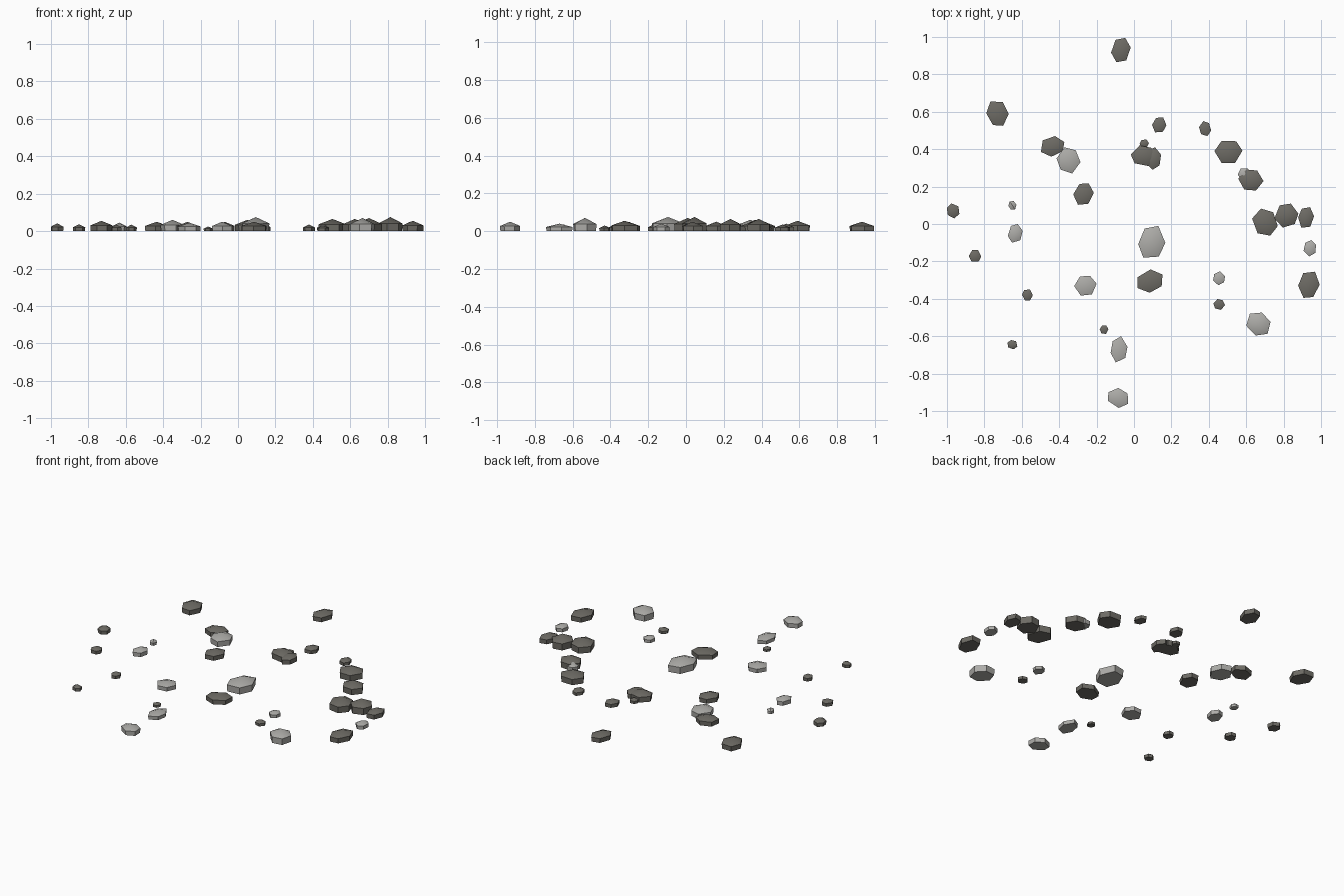
import bpy, bmesh, math, random

random.seed(4)


def material(name, rgb):
    m = bpy.data.materials.new(name)
    m.diffuse_color = (*rgb, 1)
    return m


dark = material("dark stone", (0.155, 0.148, 0.130))
light = material("pale stone", (0.42, 0.415, 0.395))

# Each stone: centre x, centre y, width, depth, height, direction of long axis (degrees)
dark_stones = [
    (-0.07, 0.93, 0.105, 0.13, 0.05, 70), (-0.73, 0.59, 0.12, 0.13, 0.055, 120),
    (-0.435, 0.415, 0.125, 0.11, 0.05, 25), (-0.27, 0.16, 0.11, 0.115, 0.05, 60),
    (0.05, 0.365, 0.135, 0.11, 0.06, 170), (0.105, 0.35, 0.08, 0.12, 0.05, 80),
    (0.055, 0.43, 0.05, 0.042, 0.03, 0), (0.135, 0.53, 0.077, 0.08, 0.04, 60),
    (0.38, 0.51, 0.065, 0.08, 0.035, 110), (0.505, 0.385, 0.15, 0.12, 0.065, 0),
    (0.625, 0.235, 0.135, 0.112, 0.065, 175), (0.70, 0.01, 0.137, 0.145, 0.07, 110),
    (0.815, 0.045, 0.128, 0.128, 0.075, 10), (0.92, 0.035, 0.085, 0.11, 0.05, 60),
    (0.935, -0.325, 0.115, 0.14, 0.055, 60), (0.455, -0.43, 0.062, 0.058, 0.03, 170),
    (0.085, -0.305, 0.135, 0.125, 0.05, 35), (-0.16, -0.565, 0.047, 0.045, 0.025, 0),
    (-0.65, -0.645, 0.053, 0.05, 0.035, 100), (-0.57, -0.38, 0.058, 0.058, 0.035, 0),
    (-0.85, -0.17, 0.067, 0.063, 0.037, 0), (-0.967, 0.07, 0.067, 0.08, 0.042, 100),
]
pale_stones = [
    (-0.35, 0.34, 0.128, 0.14, 0.06, 110), (0.59, 0.265, 0.07, 0.065, 0.045, 0),
    (0.94, -0.13, 0.067, 0.087, 0.04, 80), (0.665, -0.535, 0.13, 0.123, 0.07, 130),
    (0.455, -0.29, 0.064, 0.075, 0.035, 80), (0.095, -0.095, 0.145, 0.17, 0.075, 60),
    (-0.26, -0.33, 0.12, 0.106, 0.045, 5), (-0.08, -0.67, 0.09, 0.14, 0.04, 75),
    (-0.085, -0.93, 0.107, 0.107, 0.05, 145), (-0.635, -0.05, 0.08, 0.1, 0.045, 70),
    (-0.65, 0.10, 0.043, 0.046, 0.03, 130),
]


def stone(name, mat, x, y, w, d, h, turn):
    # slightly uneven hexagon stretched along its long axis, fitted to width and depth
    t = math.radians(turn)
    pts = []
    for i in range(6):
        a = math.tau * i / 6 + random.uniform(-0.1, 0.1)
        u, v = 1.15 * math.cos(a), math.sin(a)
        pts.append((u * math.cos(t) - v * math.sin(t), u * math.sin(t) + v * math.cos(t)))
    xs, ys = [p[0] for p in pts], [p[1] for p in pts]
    sx, sy = w / (max(xs) - min(xs)), d / (max(ys) - min(ys))
    cx, cy = (max(xs) + min(xs)) / 2, (max(ys) + min(ys)) / 2
    pts = [((px - cx) * sx, (py - cy) * sy) for px, py in pts]

    # flat base, steep rim and low pointed crown
    bm = bmesh.new()
    base = [bm.verts.new((px * 0.97, py * 0.97, 0)) for px, py in pts]
    rim = [bm.verts.new((px, py, h * 0.55)) for px, py in pts]
    apex = bm.verts.new((0, 0, h))
    bm.faces.new(base[::-1])
    for i in range(6):
        j = (i + 1) % 6
        bm.faces.new((base[i], base[j], rim[j], rim[i]))
        bm.faces.new((rim[i], rim[j], apex))
    mesh = bpy.data.meshes.new(name)
    bm.to_mesh(mesh)
    bm.free()
    mesh.materials.append(mat)
    ob = bpy.data.objects.new(name, mesh)
    ob.location = (x, y, 0)
    bpy.context.collection.objects.link(ob)
    ob.select_set(True)
    bpy.context.view_layer.objects.active = ob


for i, s in enumerate(dark_stones):
    stone(f"dark_stone_{i + 1}", dark, *s)
for i, s in enumerate(pale_stones):
    stone(f"pale_stone_{i + 1}", light, *s)

# soft crowns, crisp rims
bpy.ops.object.shade_smooth_by_angle(angle=math.radians(35))
